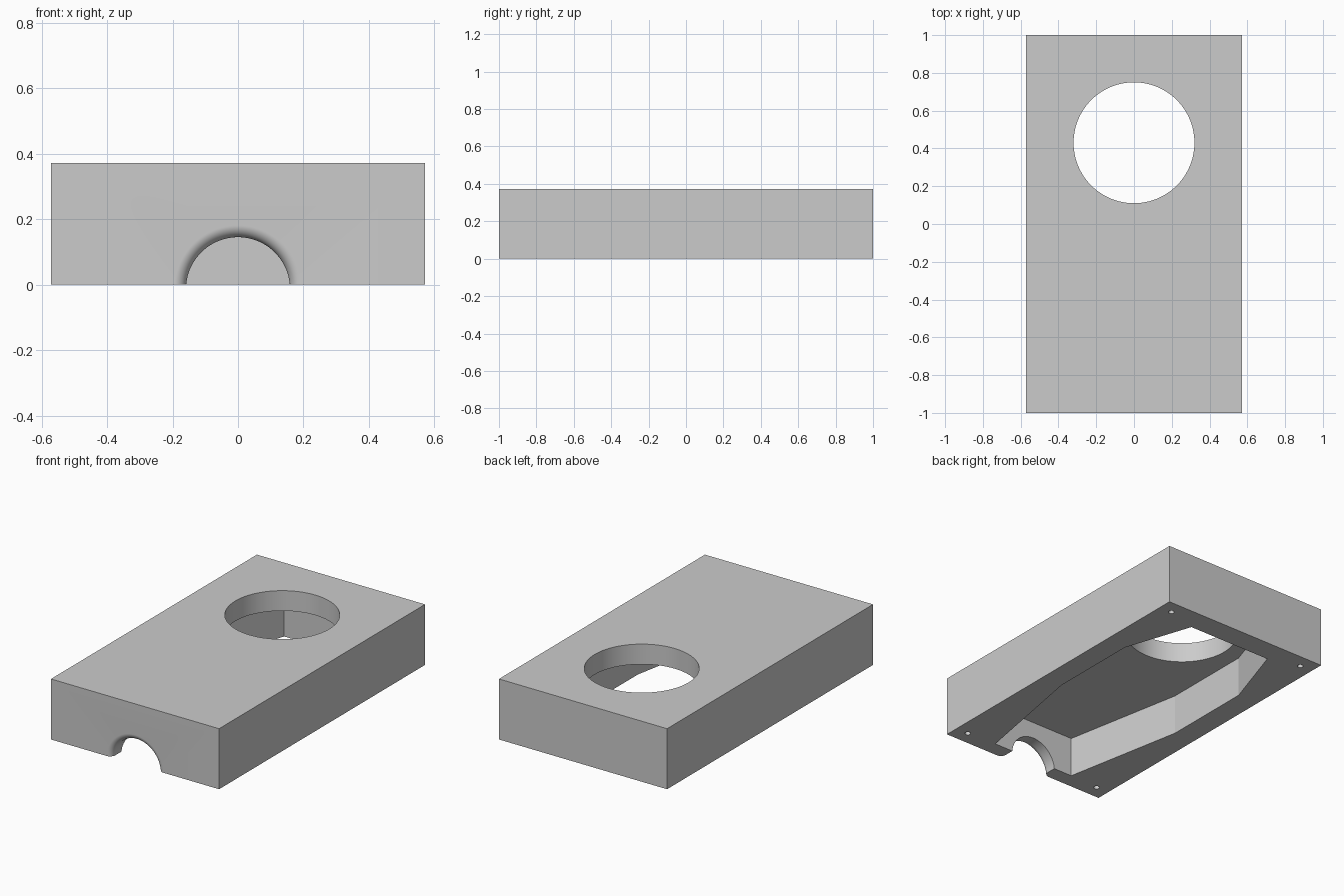
import bpy, bmesh, math
from mathutils import Matrix

cube = bpy.data.objects.get("Cube")
if cube:
    bpy.data.objects.remove(cube, do_unlink=True)

WIDTH, LENGTH, HEIGHT = 1.143, 2.0, 0.372
CAVITY_TOP = 0.248

grey = bpy.data.materials.new("plain grey")
grey.use_nodes = True
grey.diffuse_color = (0.6, 0.6, 0.6, 1)
grey.node_tree.nodes["Principled BSDF"].inputs["Base Color"].default_value = (0.6, 0.6, 0.6, 1)


def to_object(bm, name):
    bmesh.ops.recalc_face_normals(bm, faces=bm.faces)
    mesh = bpy.data.meshes.new(name)
    bm.to_mesh(mesh)
    bm.free()
    mesh.materials.append(grey)
    obj = bpy.data.objects.new(name, mesh)
    bpy.context.collection.objects.link(obj)
    return obj


def loft(rings, name):
    """Join rings of points into a closed solid."""
    bm = bmesh.new()
    loops = [[bm.verts.new(p) for p in ring] for ring in rings]
    for a, b in zip(loops, loops[1:]):
        for i in range(len(a)):
            j = (i + 1) % len(a)
            bm.faces.new((a[i], a[j], b[j], b[i]))
    bm.faces.new(loops[0])
    bm.faces.new(loops[-1])
    return to_object(bm, name)


def prism(outline, z0, z1, name):
    return loft([[(x, y, z) for x, y in outline] for z in (z0, z1)], name)


def circle(cx, cy, r, n):
    return [(cx + r * math.cos(math.tau * i / n), cy + r * math.sin(math.tau * i / n)) for i in range(n)]


# Solid block
bm = bmesh.new()
bmesh.ops.create_cube(bm, size=1, matrix=Matrix.Translation((0, 0, HEIGHT / 2))
                      @ Matrix.Diagonal((WIDTH, LENGTH, HEIGHT, 1)))
body = to_object(bm, "housing")

# Tapered cavity open at the underside
half = [(0.286, -0.905), (0.429, -0.143), (0.429, 0.429), (0.286, 0.857)]
outline = half + [(-x, y) for x, y in reversed(half)]
cutters = [prism(outline, -0.1, CAVITY_TOP, "cavity_cutter")]

# Round opening through the top
cutters.append(prism(circle(0, 0.43, 0.32, 96), 0.2, 0.5, "opening_cutter"))

# Front arch with a rounded outer lip
R, LIP, DROP, STEPS = 0.159, 0.036, 0.0137, 16
profile = [(R, -0.85)]
for k in range(STEPS + 1):
    a = math.pi / 2 * k / STEPS
    profile.append((R + LIP * (1 - math.cos(a)), -1 + LIP * (1 - math.sin(a))))
profile.append((R + LIP, -1.1))
cutters.append(loft([[(x, y, z - DROP) for x, z in circle(0, 0, r, 96)] for r, y in profile], "arch_cutter"))

# Screw holes in the four bottom corners
for sx in (-1, 1):
    for sy in (-1, 1):
        cutters.append(prism(circle(sx * 0.486, sy * 0.915, 0.017, 24), -0.1, 0.2, "screw_hole_cutter"))

# Cut everything, then drop the cutters
for cutter in cutters:
    cutter.hide_render = True
    mod = body.modifiers.new("cut", 'BOOLEAN')
    mod.operation, mod.solver, mod.object = 'DIFFERENCE', 'EXACT', cutter
bpy.context.view_layer.update()
bpy.ops.object.select_all(action='DESELECT')
bpy.context.view_layer.objects.active = body
body.select_set(True)
for mod in list(body.modifiers):
    bpy.ops.object.modifier_apply(modifier=mod.name)
for cutter in cutters:
    bpy.data.objects.remove(cutter, do_unlink=True)

# Round walls smooth, shallow cavity corners sharp
bpy.ops.object.shade_smooth_by_angle(angle=math.radians(9))
# Screw holes have coarser sides
for poly in body.data.polygons:
    if abs(poly.normal.z) > 0.999:
        poly.use_smooth = False
